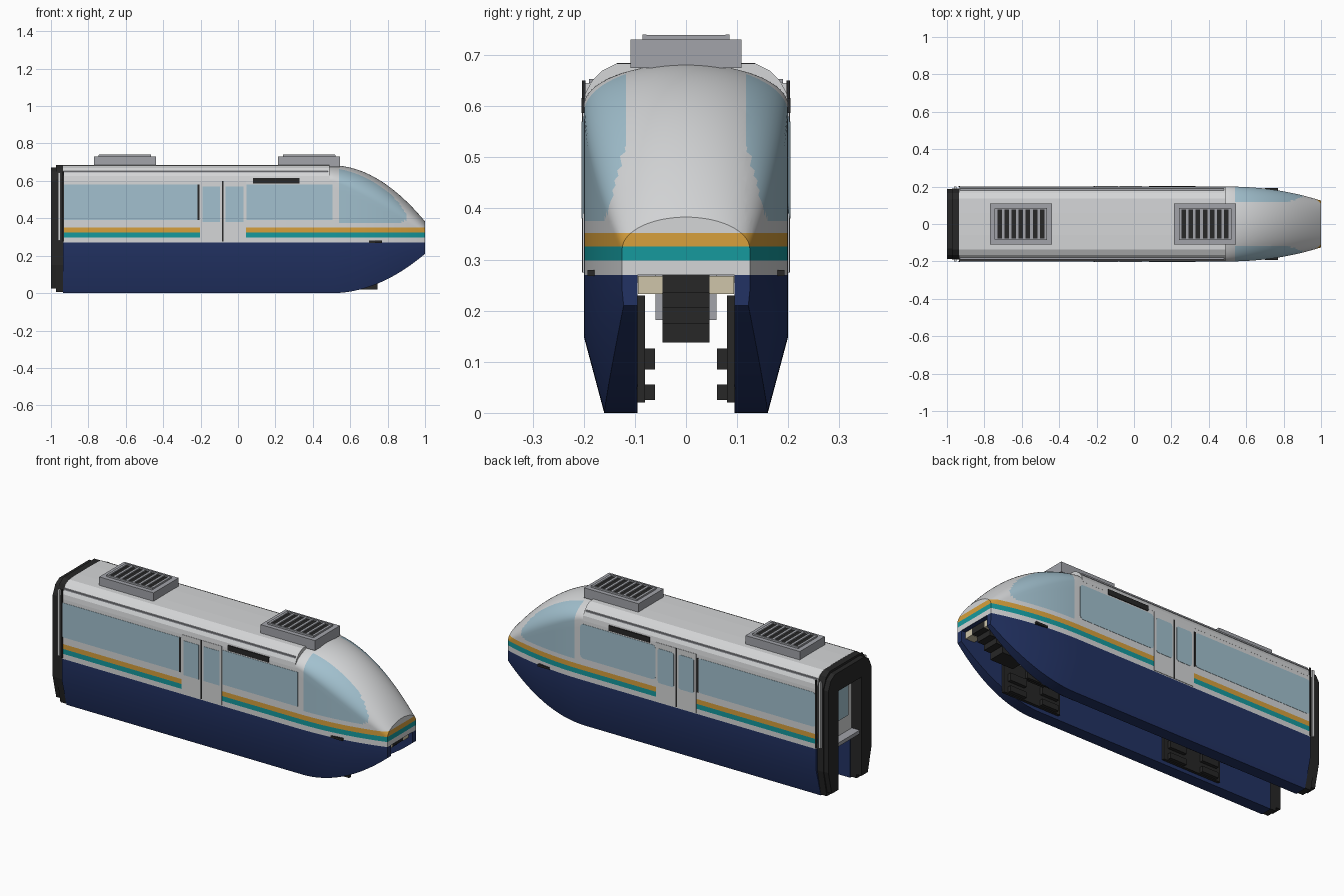
import bpy, bmesh, math
from mathutils import Vector

if "Cube" in bpy.data.objects:
    bpy.data.objects.remove(bpy.data.objects["Cube"])


def mat(name, r, g, b):
    m = bpy.data.materials.new(name)
    m.diffuse_color = (r, g, b, 1)
    m.use_nodes = True
    m.node_tree.nodes["Principled BSDF"].inputs["Base Color"].default_value = m.diffuse_color
    return m


WHITE = mat("light grey paint", .66, .67, .68)
NAVY = mat("navy paint", .016, .032, .125)
TEAL = mat("teal stripe", .008, .32, .34)
ORANGE = mat("orange stripe", .68, .35, .045)
GLASS = mat("pale blue glass", .36, .53, .62)
DARK = mat("black rubber", .02, .02, .02)
GREY = mat("mid grey metal", .36, .37, .40)
CREAM = mat("cream lamp", .62, .56, .40)


def finish(bm, name, mats, smooth=False):
    bmesh.ops.recalc_face_normals(bm, faces=bm.faces[:])
    me = bpy.data.meshes.new(name)
    bm.to_mesh(me)
    bm.free()
    for m in mats:
        me.materials.append(m)
    ob = bpy.data.objects.new(name, me)
    bpy.context.collection.objects.link(ob)
    if smooth:
        bpy.ops.object.select_all(action='DESELECT')
        ob.select_set(True)
        bpy.context.view_layer.objects.active = ob
        bpy.ops.object.shade_smooth_by_angle(angle=math.radians(28))
    return ob


def box(name, xs, ys, zs, m, both=False, r=0):
    """Box from ranges; both = also on the -y side; r = corner radius seen from the side."""
    bm = bmesh.new()
    for s in ((1, -1) if both else (1,)):
        vs = bmesh.ops.create_cube(bm, size=1)["verts"]
        for v in vs:
            v.co = Vector((xs[0] + (v.co.x + .5) * (xs[1] - xs[0]),
                           s * (ys[0] + (v.co.y + .5) * (ys[1] - ys[0])),
                           zs[0] + (v.co.z + .5) * (zs[1] - zs[0])))
        if r:
            es = {e for v in vs for e in v.link_edges
                  if abs(e.verts[0].co.y - e.verts[1].co.y) > 1e-5}
            bmesh.ops.bevel(bm, geom=list(es), offset=r, segments=5, profile=.5, affect='EDGES')
    return finish(bm, name, [m])


def prism(name, half, xs, m):
    """Symmetric (y, z) outline, given as its +y half, extruded along x."""
    pts = half + [(-y, z) for y, z in reversed(half)]
    bm = bmesh.new()
    f = bm.faces.new([bm.verts.new((xs[0], y, z)) for y, z in pts])
    g = bmesh.ops.extrude_face_region(bm, geom=[f])["geom"]
    for v in g:
        if isinstance(v, bmesh.types.BMVert):
            v.co.x = xs[1]
    return finish(bm, name, [m])


# Hull: cross-section straddling the beam, lofted along x with a falling nose
def section(x):
    t = max(0, (x - .5) / .5)
    w = .2 - .075 * t ** 2.1
    zb, zt = .21 * t * t, .683 - .3 * t * t
    zs, zc = .6 - .28 * t ** 1.2, .15 + .09 * t * t
    bo = w - .037 * (1 - t * t) - .003
    half = [(.095, .27), (.095, zb), (bo, zb), (w, zc)]
    half += [(w, .27 + (zs - .27) * i / 8) for i in range(9)]
    half += [(w * math.cos(a), zs + (zt - zs) * math.sin(a))
             for a in (math.pi / 2 * i / 16 for i in range(1, 16))]
    return half + [(0, zt)] + [(-y, z) for y, z in reversed(half)]


bm = bmesh.new()
stations = [-.935, .5] + [.5 + .5 * i / 40 for i in range(1, 41)]
rings = [[bm.verts.new((x, y, z)) for y, z in section(x)] for x in stations]
N = len(rings[0])
for a, b in zip(rings, rings[1:]):
    for i in range(N):
        j = (i + 1) % N
        bm.faces.new((a[i], a[j], b[j], b[i]))
for ring in (rings[0], rings[-1]):
    bm.faces.new([ring[0]] + ring[4:N - 4] + [ring[-1]])
    bm.faces.new(ring[0:5])
    bm.faces.new(ring[N - 5:N])
# cut colour borders: stripes by height, cab windows by position
cuts = [((0, 0, z), (0, 0, 1)) for z in (.298, .325, .352, .375)]
cuts += [((x, 0, 0), (1, 0, 0)) for x in (.54, .9)]
cuts += [((0, y, 0), (0, 1, 0)) for y in (-.117, .117)]
for co, no in cuts:
    bmesh.ops.bisect_plane(bm, geom=bm.verts[:] + bm.edges[:] + bm.faces[:],
                           plane_co=co, plane_no=no, dist=1e-5)


def hull_colour(c):
    if c.z <= .2705:
        return 1
    if .298 < c.z < .325:
        return 2
    if .325 < c.z < .352:
        return 3
    inner = .117 + max(0, c.x - .82) * .38
    corner = c.x > .87 and c.z < .375 + (c.x - .87) * .7
    if .54 < c.x < .9 and c.z > .375 and abs(c.y) > inner and not corner:
        return 4
    return 0


for f in bm.faces:
    f.material_index = hull_colour(f.calc_center_median())
finish(bm, "hull", [WHITE, NAVY, TEAL, ORANGE, GLASS], True)

# Roof shell and gutter rails
prism("roof_shell", [(.2005, .6), (.197, .625), (.185, .648), (.165, .669), (.137, .683), (.06, .685)],
      (-.935, .49), WHITE)
box("gutter_rail", (-.93, .48), (.172, .19), (.645, .653), GREY, True)

# Side windows, doors and sign boards
box("rear_side_window", (-.932, -.215), (.197, .2015), (.39, .58), GLASS, True, .02)
box("front_side_window", (.045, .505), (.197, .2015), (.39, .58), GLASS, True, .02)
box("window_pillar", (-.217, -.207), (.197, .203), (.39, .58), DARK, True)
for n, x0, x1, g0, g1 in (("rear", -.204, -.086, -.19, -.097), ("front", -.078, .042, -.068, .03)):
    box(n + "_door_leaf", (x0, x1), (.195, .2025), (.275, .6), WHITE, True)
    box(n + "_door_window", (g0, g1), (.2, .2042), (.38, .57), GLASS, True, .012)
box("door_gap", (-.086, -.078), (.195, .2018), (.275, .6), DARK, True)
box("sign_board", (.08, .33), (.197, .204), (.587, .616), DARK, True)
box("side_marker", (.7, .77), (.176, .193), (.268, .28), DARK, True)

# Rear gangway with doorway
prism("gangway_bellows", [(.1, .57), (.1, .005), (.16, .005), (.19, .15), (.19, .61), (.165, .66), (.135, .684)][::-1]
      and [(.135, .684), (.165, .665), (.19, .61), (.19, .15), (.16, .005), (.1, .005), (.1, .57)][::-1],
      (-.972, -.935), DARK)
prism("gangway_frame", [(.1, .57), (.1, .025), (.157, .025), (.187, .15), (.187, .61), (.163, .65), (.13, .67)][::1]
      [::-1][::-1] and [(.1, .57), (.1, .025), (.157, .025), (.187, .15), (.187, .6), (.165, .65), (.13, .672)][::-1],
      (-1, -.972), DARK)
box("end_post", (-.937, -.929), (.197, .203), (.275, .65), DARK, True)
box("hand_rail", (-.962, -.95), (.188, .2), (.28, .645), WHITE, True)
box("end_door", (-.942, -.93), (-.098, .098), (.275, .57), WHITE)
box("end_door_window", (-.946, -.94), (-.065, .065), (.36, .55), GLASS)
box("gangway_floor", (-.99, -.93), (-.1, .1), (.255, .275), GREY)

# Roof units with slatted grilles
for n, c in (("rear", -.605), ("front", .38)):
    box(n + "_roof_unit", (c - .166, c + .166), (-.109, .109), (.675, .73), GREY)
    box(n + "_grille", (c - .135, c + .135), (-.083, .083), (.729, .733), DARK)
    for s in (-1, 1):
        box(n + "_grille_rim", (c - .139, c + .139), sorted((s * .077, s * .085)), (.729, .74), GREY)
    for i in range(8):
        x = c - .133 + .038 * i
        box(n + "_slat", (x - .007, x + .007), (-.083, .083), (.729, .739), GREY)

# Guide plates and pads inside the skirts
for n, c in (("rear", -.43), ("front", .57)):
    box(n + "_guide_plate", (c - .175, c + .175), (.08, .0955), (.02, .23), DARK, True)
    for i, dx in enumerate((-.1, .1)):
        for z0, z1 in ((.025, .056), (.085, .126)):
            box(n + "_guide_pad", (c + dx - .05, c + dx + .05), (.061, .081), (z0, z1), DARK, True)

# Coupler and lamps under the nose
for x0, x1, z0 in ((.72, .86, .138), (.86, .9, .175), (.9, .94, .205), (.94, .975, .235)):
    box("coupler_block", (x0, x1), (-.046, .046), (z0, .272), DARK)
box("coupler_mount", (.62, .74), (-.06, .06), (.182, .272), GREY)
box("head_lamp", (.92, .975), (.046, .094), (.233, .268), CREAM, True)
